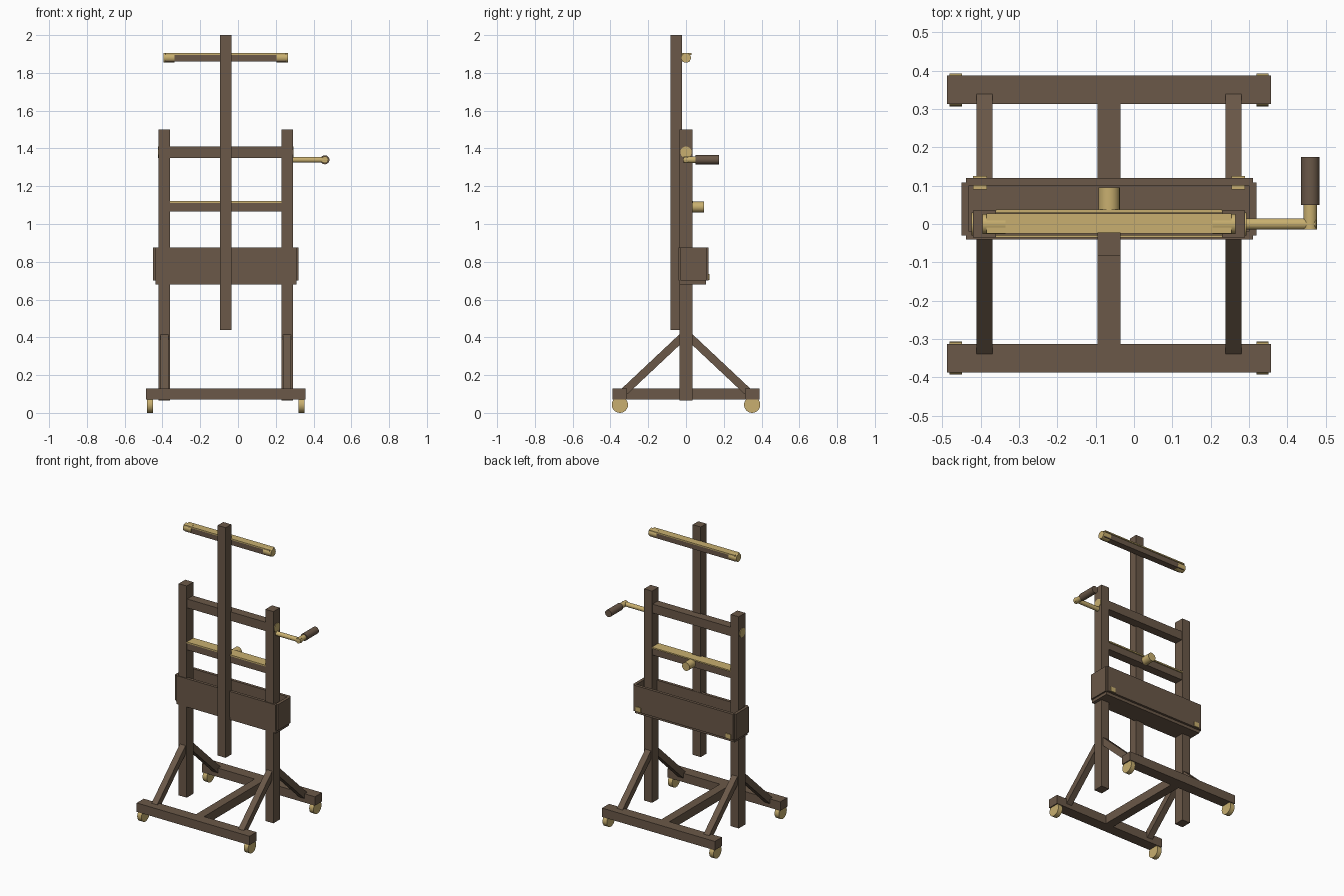
import bpy, math
from mathutils import Vector

if "Cube" in bpy.data.objects:
    bpy.data.objects.remove(bpy.data.objects["Cube"])


def material(name, rgb):
    m = bpy.data.materials.new(name)
    m.diffuse_color = (*rgb, 1)
    m.use_nodes = True
    m.node_tree.nodes["Principled BSDF"].inputs["Base Color"].default_value = m.diffuse_color
    return m


WOOD = material("dark wood", (0.145, 0.098, 0.065))
BRASS = material("brass", (0.58, 0.43, 0.16))
CX = -0.065  # centre line of the frame


def box(name, x, y, z, mat=WOOD):
    """Box from (min, max) ranges."""
    bpy.ops.mesh.primitive_cube_add(size=1, location=[(a + b) / 2 for a, b in (x, y, z)])
    o = bpy.context.object
    o.name = name
    o.scale = [b - a for a, b in (x, y, z)]
    bpy.ops.object.transform_apply(location=False, rotation=False)
    o.data.materials.append(mat)
    return o


def rod(name, p, q, r, mat=BRASS, sides=24):
    """Smooth cylinder between two points."""
    p, q = Vector(p), Vector(q)
    bpy.ops.mesh.primitive_cylinder_add(vertices=sides, radius=r, depth=(q - p).length, location=(p + q) / 2)
    o = bpy.context.object
    o.name = name
    o.rotation_euler = (q - p).to_track_quat('Z', 'Y').to_euler()
    o.data.materials.append(mat)
    bpy.ops.object.shade_smooth_by_angle(angle=math.radians(35))
    return o


# Central mast
box("mast", (CX - 0.03, CX + 0.03), (-0.082, -0.022), (0.44, 2.0))

# Base: cross beam, front and back feet
box("base_beam", (CX - 0.03, CX + 0.03), (-0.32, 0.32), (0.07, 0.13))
for s, end in ((-1, "front"), (1, "back")):
    box(end + "_foot", (-0.488, 0.358), sorted((s * 0.313, s * 0.388)), (0.07, 0.13))

for side, name in ((-1, "left"), (1, "right")):
    px = CX + side * 0.325
    # Upright posts
    box(name + "_post", (px - 0.03, px + 0.03), (-0.035, 0.035), (0.065, 1.5))
    for s, end in ((-1, "front"), (1, "back")):
        # Diagonal braces
        a, b = Vector((px, s * 0.335, 0.105)), Vector((px, s * 0.005, 0.415))
        br = box(f"{name}_{end}_brace", (-0.021, 0.021), (-0.021, 0.021), (-0.5, 0.5))
        br.scale.z = (b - a).length
        br.location = (a + b) / 2
        br.rotation_euler.x = -math.atan2(b.y - a.y, b.z - a.z)
        # Caster wheels
        wx = CX + side * 0.4
        rod(f"{name}_{end}_caster", (wx - 0.016, s * 0.35, 0.043), (wx + 0.016, s * 0.35, 0.043), 0.043)
    # End caps of the top holder
    ex = CX + side * 0.33
    rod(name + "_holder_cap", (ex, 0, 1.88), (ex - side * 0.06, 0, 1.88), 0.026)
    # Tray side panels and corner clips
    sx = CX + side * 0.385
    box(name + "_tray_side", sorted((sx, sx - side * 0.02)), (-0.03, 0.108), (0.70, 0.875))
    cx = CX + side * 0.337
    box(name + "_tray_clip", (cx - 0.018, cx + 0.018), (0.09, 0.125), (0.703, 0.735), BRASS)

# Top holder bar with brass strip
box("holder_bar", (-0.385, 0.255), (-0.022, 0.022), (1.86, 1.896))
box("holder_strip", (-0.385, 0.255), (-0.025, 0.028), (1.896, 1.904), BRASS)

# Cross rails between posts
box("upper_rail", (-0.365, 0.235), (-0.03, 0.03), (1.35, 1.41))
box("lower_rail", (-0.365, 0.235), (-0.03, 0.03), (1.065, 1.112))
box("lower_rail_strip", (-0.36, 0.23), (-0.035, 0.038), (1.112, 1.121), BRASS)
rod("rail_knob", (CX, 0.03, 1.09), (CX, 0.095, 1.09), 0.028)
rod("axle", (-0.424, 0, 1.38), (0.294, 0, 1.38), 0.03)

# Tray: front, back and bottom panels
box("tray_front", (-0.438, 0.31), (-0.04, -0.02), (0.70, 0.875))
box("tray_back", (-0.438, 0.31), (0.1, 0.12), (0.70, 0.875))
box("tray_bottom", (-0.438, 0.31), (-0.035, 0.105), (0.68, 0.705))

# Crank: shaft, arm and grip
rod("crank_shaft", (0.28, 0, 1.34), (0.475, 0, 1.34), 0.015)
rod("crank_arm", (0.46, -0.014, 1.34), (0.46, 0.055, 1.34), 0.018)
rod("crank_grip", (0.46, 0.05, 1.34), (0.46, 0.175, 1.34), 0.024, WOOD)
